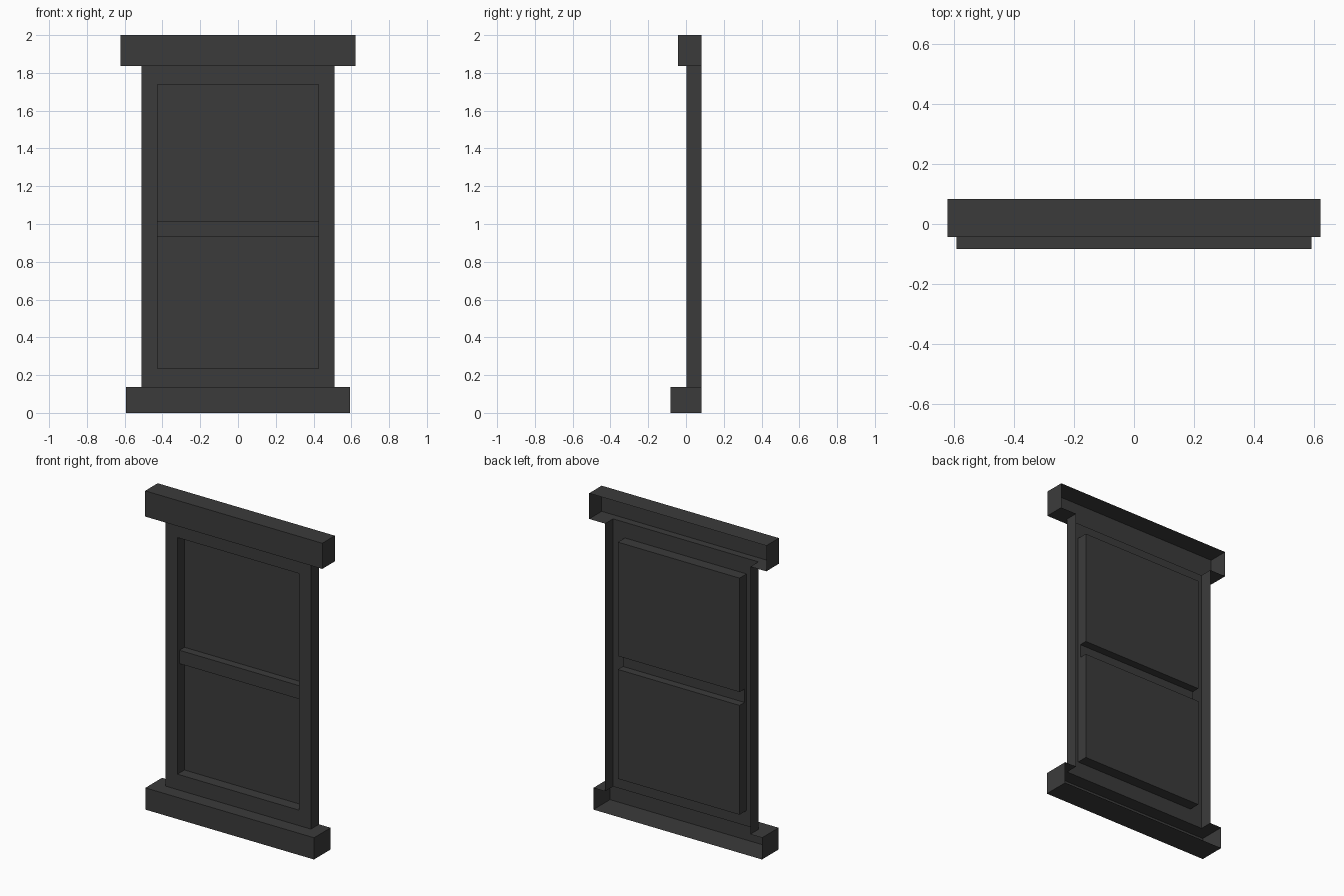
import bpy
import bmesh

if "Cube" in bpy.data.objects:
    bpy.data.objects.remove(bpy.data.objects["Cube"], do_unlink=True)

# One charcoal paint for everything
charcoal = bpy.data.materials.new("charcoal")
charcoal.use_nodes = True
COLOUR = (0.044, 0.044, 0.044, 1)
charcoal.diffuse_color = COLOUR
charcoal.node_tree.nodes["Principled BSDF"].inputs["Base Color"].default_value = COLOUR

# Shared dimensions
BACK = 0.083
FACE = 0.003       # front of the frame
BAR = 0.023        # front of the middle bar
PANE = 0.073       # front of the panes
FRAME_W = 0.51     # half widths
OPEN_W = 0.427
SILL_TOP, LINTEL_BOTTOM = 0.138, 1.837
OPEN_LOW, OPEN_HIGH = 0.236, 1.738
BAR_LOW, BAR_HIGH = 0.93, 1.015


def rect(bm, half, z0, z1, y):
    """Four corners of an upright rectangle: bottom, right, top, left edges."""
    return [bm.verts.new((x, y, z)) for x, z in
            ((-half, z0), (half, z0), (half, z1), (-half, z1))]


def bridge(bm, a, b, edges=range(4)):
    for i in edges:
        j = (i + 1) % 4
        bm.faces.new((a[i], a[j], b[j], b[i]))


def finish(bm, name):
    bmesh.ops.remove_doubles(bm, verts=bm.verts, dist=0.0005)
    bmesh.ops.recalc_face_normals(bm, faces=bm.faces)
    front = min(bm.faces, key=lambda f: max(v.co.y for v in f.verts))
    if front.normal.y > 0:
        bmesh.ops.reverse_faces(bm, faces=bm.faces)
    mesh = bpy.data.meshes.new(name)
    bm.to_mesh(mesh)
    bm.free()
    mesh.materials.append(charcoal)
    obj = bpy.data.objects.new(name, mesh)
    bpy.context.collection.objects.link(obj)


def ledge(name, half, z0, z1, y, joint):
    """Open-backed box whose joint side (0 bottom, 2 top) is notched for the frame."""
    bm = bmesh.new()
    front, back = rect(bm, half, z0, z1, y), rect(bm, half, z0, z1, BACK)
    bm.faces.new(front)
    bridge(bm, front, back, [i for i in range(4) if i != joint])
    z = z0 if joint == 0 else z1
    notch = [bm.verts.new((x, yy, z)) for x, yy in
             ((-FRAME_W, BACK), (-FRAME_W, FACE), (FRAME_W, FACE), (FRAME_W, BACK))]
    i, j = (0, 1) if joint == 0 else (3, 2)
    bm.faces.new([front[j], front[i], back[i]] + notch + [back[j]])
    finish(bm, name)


ledge("lintel", 0.622, LINTEL_BOTTOM, 2.0, -0.043, 0)
ledge("sill", 0.592, 0.0, SILL_TOP, -BACK, 2)

# Frame with stepped opening, middle bar and two recessed panes
bm = bmesh.new()
outer_back = rect(bm, FRAME_W, SILL_TOP, LINTEL_BOTTOM, BACK)
outer = rect(bm, FRAME_W, SILL_TOP, LINTEL_BOTTOM, FACE)
inner = rect(bm, OPEN_W, OPEN_LOW, OPEN_HIGH, FACE)
step = rect(bm, OPEN_W, OPEN_LOW, OPEN_HIGH, BAR)
bridge(bm, outer_back, outer, (1, 3))
bridge(bm, outer, inner)
bridge(bm, inner, step)
bm.faces.new(rect(bm, OPEN_W, BAR_LOW, BAR_HIGH, BAR))
for low, high in ((OPEN_LOW, BAR_LOW), (BAR_HIGH, OPEN_HIGH)):
    rim = rect(bm, OPEN_W, low, high, BAR)
    pane = rect(bm, OPEN_W, low, high, PANE)
    bridge(bm, rim, pane)
    bm.faces.new(pane)
finish(bm, "window_frame")
